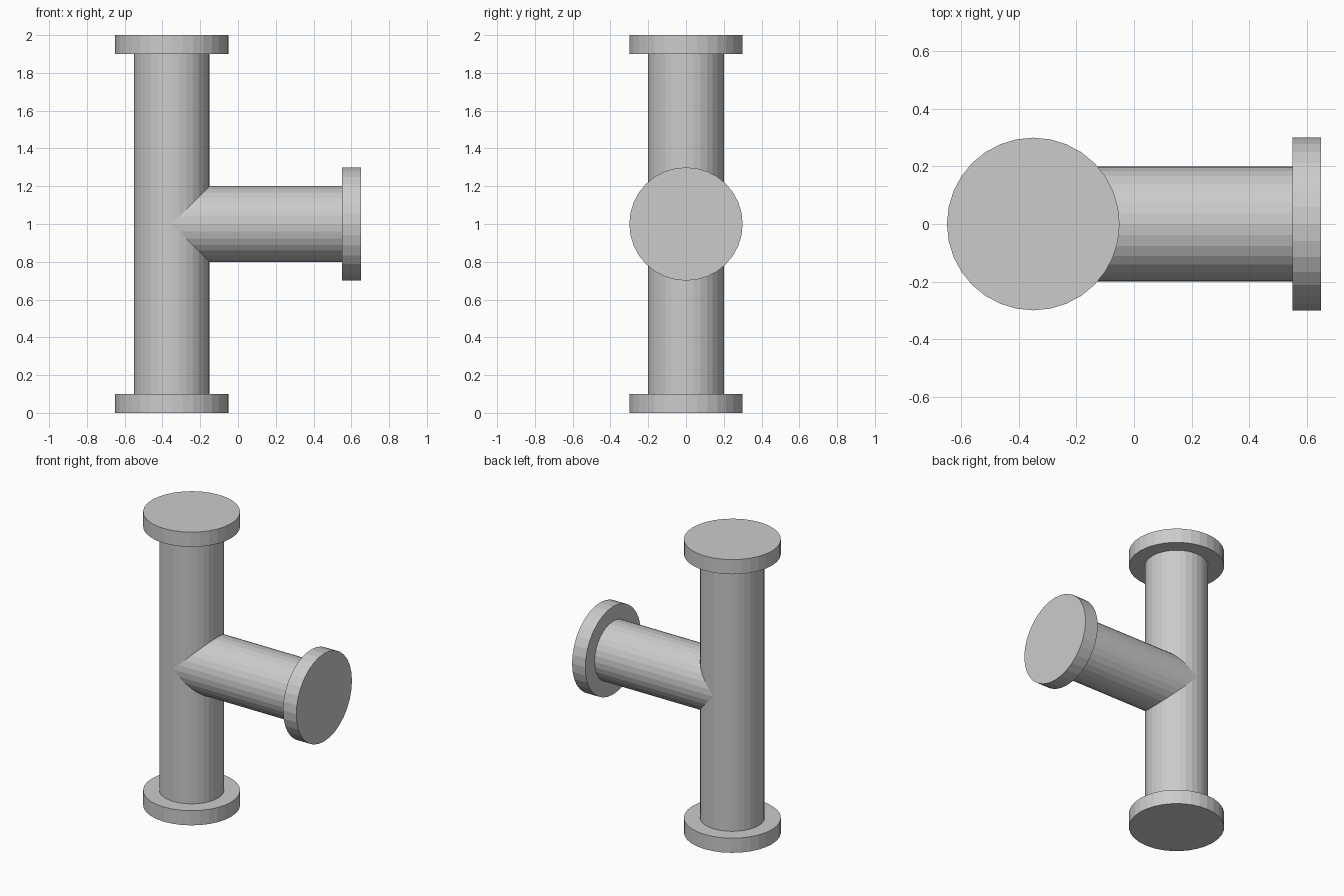
import bpy
from math import radians

cube = bpy.data.objects.get("Cube")
if cube:
    bpy.data.objects.remove(cube, do_unlink=True)

# Single plain grey for every part
grey = bpy.data.materials.new("plain grey")
grey.use_nodes = True
colour = (0.6, 0.6, 0.6, 1)
grey.diffuse_color = colour
grey.node_tree.nodes["Principled BSDF"].inputs["Base Color"].default_value = colour

PIPE_R, FLANGE_R, FLANGE_T = 0.2, 0.3, 0.1
RUN_X, BRANCH_Z = -0.35, 1.0
HEIGHT, BRANCH_END = 2.0, 0.65


def cylinder(name, radius, start, end, along_x=False):
    """Flat-shaded capped cylinder, on the run axis or on the branch axis."""
    middle = (start + end) / 2
    location = (middle, 0, BRANCH_Z) if along_x else (RUN_X, 0, middle)
    rotation = (0, radians(90), 0) if along_x else (0, 0, 0)
    bpy.ops.mesh.primitive_cylinder_add(vertices=32, radius=radius, depth=end - start,
                                        location=location, rotation=rotation)
    obj = bpy.context.object
    obj.name = name
    obj.data.materials.append(grey)
    return obj


# Vertical run with a flange at each end
cylinder("main_pipe", PIPE_R, FLANGE_T, HEIGHT - FLANGE_T)
cylinder("bottom_flange", FLANGE_R, 0, FLANGE_T)
cylinder("top_flange", FLANGE_R, HEIGHT - FLANGE_T, HEIGHT)

# Side branch, starting on the run's axis so the joint is mitred
cylinder("branch_pipe", PIPE_R, RUN_X, BRANCH_END - FLANGE_T, along_x=True)
cylinder("branch_flange", FLANGE_R, BRANCH_END - FLANGE_T, BRANCH_END, along_x=True)
